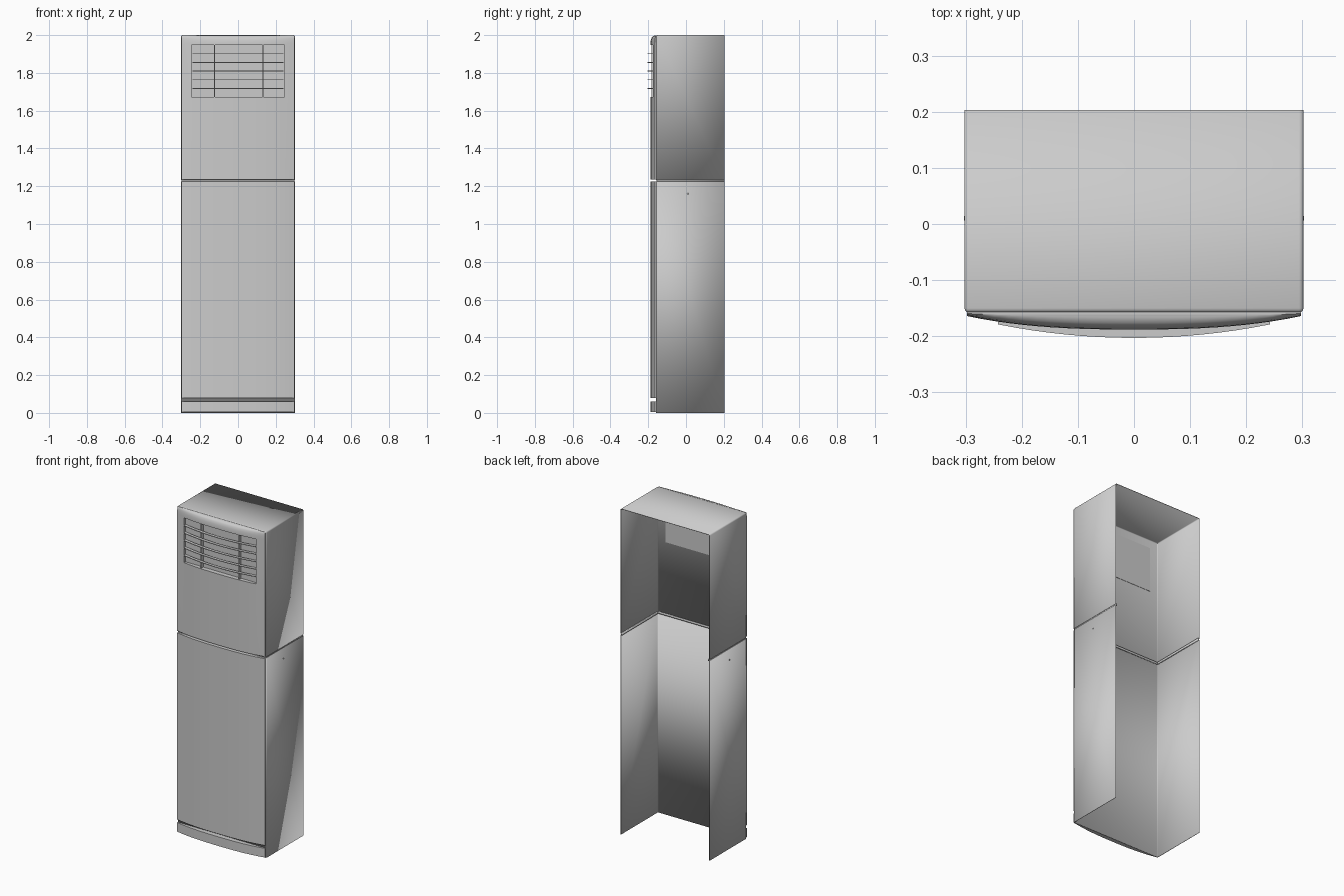
import bpy, bmesh, math
from mathutils import Matrix, Vector

if "Cube" in bpy.data.objects:
    bpy.data.objects.remove(bpy.data.objects["Cube"])

grey = bpy.data.materials.new("light grey")
grey.use_nodes = True
colour = (0.6, 0.6, 0.6, 1)
grey.diffuse_color = colour
grey.node_tree.nodes["Principled BSDF"].inputs["Base Color"].default_value = colour

HALF, FRONT, BACK, SEAM = 0.302, -0.158, 0.203, 1.23


def finish(name, bm, smooth=True):
    bmesh.ops.recalc_face_normals(bm, faces=bm.faces)
    mesh = bpy.data.meshes.new(name)
    bm.to_mesh(mesh)
    bm.free()
    mesh.materials.append(grey)
    obj = bpy.data.objects.new(name, mesh)
    bpy.context.collection.objects.link(obj)
    bpy.ops.object.select_all(action='DESELECT')
    obj.select_set(True)
    bpy.context.view_layer.objects.active = obj
    if smooth:
        bpy.ops.object.shade_smooth_by_angle(angle=math.radians(35))
    return obj


def cube(bm, low, high):
    low, high = Vector(low), Vector(high)
    size = high - low
    matrix = Matrix.Translation((low + high) / 2) @ Matrix.Diagonal((*size, 1))
    bmesh.ops.create_cube(bm, size=1, matrix=matrix)


def box(name, low, high):
    bm = bmesh.new()
    cube(bm, low, high)
    return finish(name, bm, False)


def shell(name, z0, z1, inset=0, has_top=False, bevel=0.008, thick=0.003):
    """Sheet casing, open at the back and the bottom."""
    bm = bmesh.new()
    cube(bm, (-HALF + inset, FRONT + inset, z0), (HALF - inset, BACK, z1))
    bm.normal_update()
    gone = [f for f in bm.faces if f.normal.y > 0.5 or f.normal.z < -0.5
            or (f.normal.z > 0.5 and not has_top)]
    bmesh.ops.delete(bm, geom=gone, context='FACES')
    folds = [e for e in bm.edges if not e.is_boundary]
    bmesh.ops.bevel(bm, geom=folds, offset=bevel, segments=3, profile=0.5,
                    affect='EDGES')
    obj = finish(name, bm)
    mod = obj.modifiers.new("thickness", 'SOLIDIFY')
    mod.thickness = thick
    mod.offset = -1
    return obj


def loft(name, rings):
    """Closed solid through a stack of equal rings."""
    bm = bmesh.new()
    rows = [[bm.verts.new(p) for p in ring] for ring in rings]
    for a, b in zip(rows, rows[1:]):
        for i in range(len(a)):
            j = (i + 1) % len(a)
            bm.faces.new((a[i], a[j], b[j], b[i]))
    bm.faces.new(rows[0])
    bm.faces.new(rows[-1])
    return finish(name, bm)


def front_panel(name, rows):
    """Bowed slab; rows are (height, share of full bulge)."""
    half, steps = 0.298, 24
    rings = []
    for z, share in rows:
        ring = []
        for i in range(steps + 1):
            t = 2 * i / steps - 1
            bulge = 0.006 + 0.024 * (1 - abs(t) ** 2.6)
            ring.append((half * t, FRONT - bulge * share, z))
        ring += [(half, FRONT + 0.001, z), (-half, FRONT + 0.001, z)]
        rings.append(ring)
    return loft(name, rings)


# Casing in two halves with a recessed joint
shell("upper_casing", SEAM + 0.004, 2.0, has_top=True)
shell("lower_casing", 0, SEAM - 0.004)
shell("joint_strip", SEAM - 0.006, SEAM + 0.006, inset=0.003, bevel=0.006, thick=0.007)

# Bowed front panels
front_panel("plinth_panel", [(0.004, 1), (0.06, 1)])
front_panel("lower_front_panel", [(0.078, 1), (SEAM - 0.006, 1)])
upper = front_panel("upper_front_panel", [
    (SEAM + 0.006, 1), (1.955, 1), (1.972, 0.95), (1.985, 0.82), (1.994, 0.6), (1.998, 0.25)])

# Outlet opening
GW, GZ0, GZ1 = 0.245, 1.672, 1.947
cutter = box("outlet_cutter", (-GW, -0.3, GZ0), (GW, FRONT - 0.002, GZ1))
cutter.hide_render = True
cut = upper.modifiers.new("outlet", 'BOOLEAN')
cut.operation = 'DIFFERENCE'
cut.solver = 'EXACT'
cut.object = cutter
bpy.ops.object.select_all(action='DESELECT')
bpy.context.view_layer.objects.active = upper
upper.select_set(True)
bpy.ops.object.modifier_apply(modifier=cut.name)
bpy.data.objects.remove(cutter)

# Plate behind the outlet
box("outlet_back_plate", (-GW, FRONT + 0.003, GZ0), (GW, FRONT + 0.005, GZ1))

# Curved horizontal vanes
for n in range(5):
    z = GZ0 + (n + 1) * (GZ1 - GZ0) / 6
    steps = 16
    front, rear = [], []
    for i in range(steps + 1):
        t = 2 * i / steps - 1
        y = -0.203 + 0.024 * t * t
        front.append((0.242 * t, y))
        rear.append((0.242 * t, y + 0.018))
    outline = front + rear[::-1]
    loft(f"vane_{n + 1}", [[(x, y, z + dz) for x, y in outline] for dz in (-0.002, 0.002)])

# Upright vane supports
for side, x in (("right", -0.125), ("left", 0.132)):
    box(f"{side}_vane_support", (x - 0.002, -0.183, GZ0), (x + 0.002, FRONT, GZ1))

# Side screws
for side, s in (("right", -1), ("left", 1)):
    bm = bmesh.new()
    place = Matrix.Translation((s * HALF, 0.01, 1.16)) @ Matrix.Rotation(math.pi / 2, 4, 'Y')
    bmesh.ops.create_cone(bm, cap_ends=True, segments=12, radius1=0.004, radius2=0.004,
                          depth=0.002, matrix=place)
    finish(f"{side}_screw", bm)
